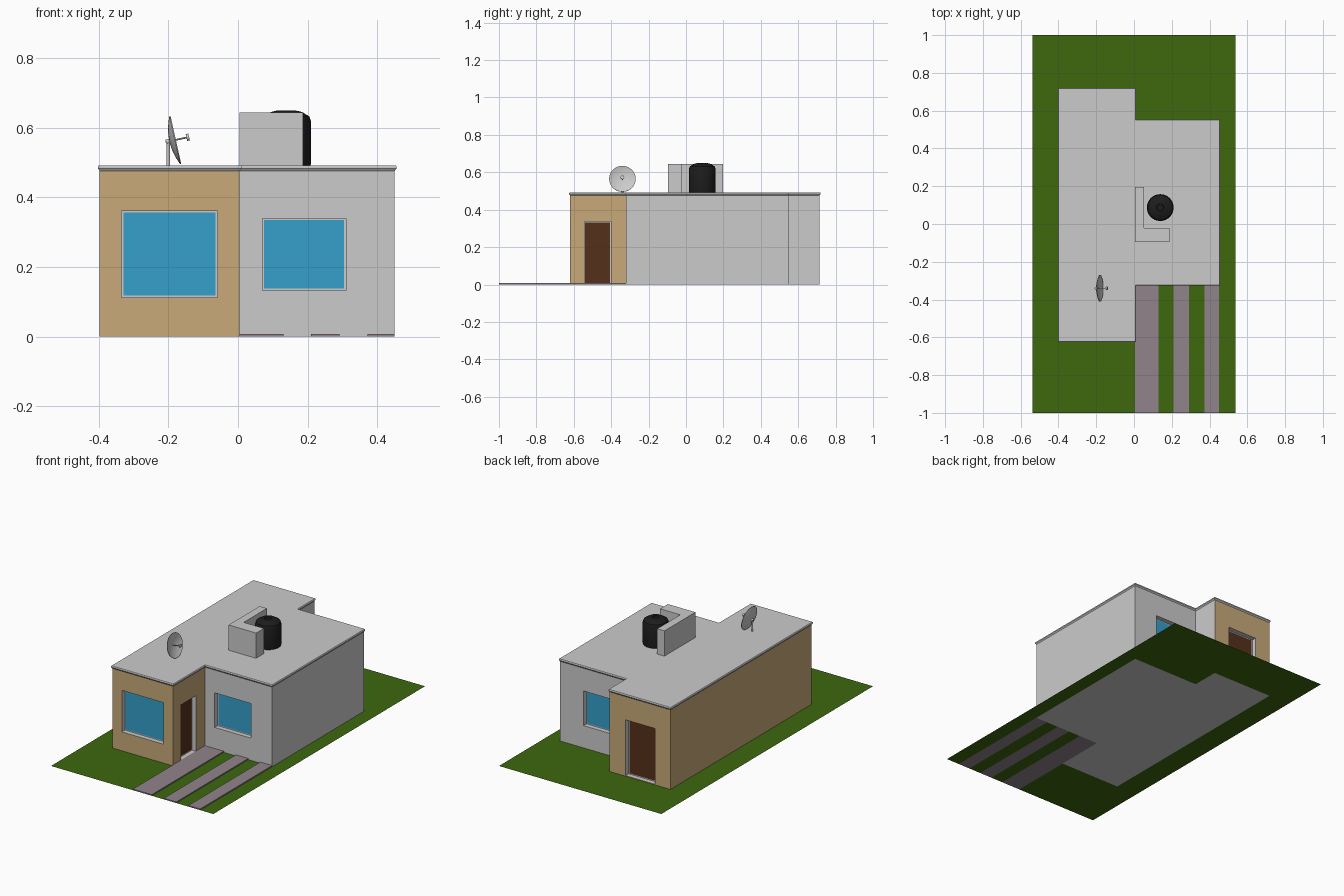
import bpy, bmesh, math
from mathutils import Vector, Matrix

if "Cube" in bpy.data.objects:
    bpy.data.objects.remove(bpy.data.objects["Cube"])


def material(name, rgb):
    m = bpy.data.materials.new(name)
    m.diffuse_color = (*rgb, 1)
    m.use_nodes = True
    m.node_tree.nodes["Principled BSDF"].inputs["Base Color"].default_value = m.diffuse_color
    return m


TAN = material("tan_paint", (0.58, 0.40, 0.19))
GLASS = material("blue_glass", (0.035, 0.35, 0.60))
WOOD = material("brown_wood", (0.09, 0.03, 0.01))
GRASS = material("grass", (0.048, 0.14, 0.004))
PAVING = material("paving", (0.28, 0.23, 0.26))
BLACK = material("black_plastic", (0.012, 0.012, 0.013))


def build(name, verts, faces, mat=None):
    me = bpy.data.meshes.new(name)
    me.from_pydata([tuple(v) for v in verts], [], faces)
    if mat:
        me.materials.append(mat)
    ob = bpy.data.objects.new(name, me)
    bpy.context.collection.objects.link(ob)
    return ob


def loft(name, loops, mat=None, cap_start=True, cap_end=True):
    """Join equal-sized closed loops of points with quads."""
    n = len(loops[0])
    faces = [(k * n + i, k * n + (i + 1) % n, (k + 1) * n + (i + 1) % n, (k + 1) * n + i)
             for k in range(len(loops) - 1) for i in range(n)]
    if cap_start:
        faces.append(tuple(reversed(range(n))))
    if cap_end:
        faces.append(tuple(range((len(loops) - 1) * n, len(loops) * n)))
    return build(name, [p for l in loops for p in l], faces, mat)


def prism(name, outline, z0, z1, mat=None):
    return loft(name, [[(x, y, z) for x, y in outline] for z in (z0, z1)], mat)


def rect(x0, x1, y0, y1):
    return [(x0, y0), (x1, y0), (x1, y1), (x0, y1)]


def lathe(name, profile, sides, matrix, mat=None, **caps):
    """Turn (radius, height) points around the local z axis."""
    loops = [[matrix @ Vector((r * math.cos(2 * math.pi * i / sides),
                               r * math.sin(2 * math.pi * i / sides), z))
              for i in range(sides)] for r, z in profile]
    ob = loft(name, loops, mat, **caps)
    bpy.ops.object.select_all(action='DESELECT')
    ob.select_set(True)
    bpy.context.view_layer.objects.active = ob
    bpy.ops.object.shade_smooth_by_angle(angle=math.radians(35))
    return ob


# House footprint, counter-clockwise
L, M, R = -0.397, 0.005, 0.45
FL, FR, BR, BL = -0.62, -0.32, 0.547, 0.714
plan = [(L, FL), (M, FL), (M, FR), (R, FR), (R, BR), (M, BR), (M, BL), (L, BL)]
WALL_TOP = 0.476


def wall(name, a, b, mat, hole=None, fill=None, fill_name=None):
    """Wall from a to b; hole = (u0, u1, z0, z1) recessed with a frame and a pane."""
    a, b = Vector((*a, 0)), Vector((*b, 0))
    d = (b - a).normalized()
    out = Vector((d.y, -d.x, 0))

    def loop(u0, u1, z0, z1, depth=0):
        return [a + d * u + Vector((0, 0, z)) - out * depth
                for u, z in ((u0, z0), (u1, z0), (u1, z1), (u0, z1))]

    outer = loop(0, (b - a).length, 0, WALL_TOP)
    if not hole:
        return build(name, outer, [(0, 1, 2, 3)], mat)
    u0, u1, z0, z1 = hole
    depth, e = 0.028, 0.005
    edge, back = loop(*hole), loop(*hole, depth)
    inner = loop(u0 + e, u1 - e, z0 + e, z1 - e, depth)
    loft(name, [outer, edge], mat, False, False)
    loft(fill_name + "_frame", [edge, back, inner], None, False, False)
    build(fill_name, inner, [(0, 1, 2, 3)], fill)


# Walls with windows and doors
wall("left_front_wall", plan[0], plan[1], TAN, (0.063, 0.338, 0.113, 0.361), GLASS, "large_window")
wall("entrance_wall", plan[1], plan[2], TAN, (0.076, 0.218, 0.004, 0.337), WOOD, "front_door")
wall("right_front_wall", plan[2], plan[3], None, (0.065, 0.305, 0.133, 0.340), GLASS, "front_window")
wall("right_side_wall", plan[3], plan[4], None)
wall("right_back_wall", plan[4], plan[5], None, (0.155, 0.395, 0.133, 0.340), GLASS, "back_window")
wall("back_step_wall", plan[5], plan[6], None)
wall("left_back_wall", plan[6], plan[7], TAN, (0.105, 0.300, 0.004, 0.337), WOOD, "back_door")
wall("left_side_wall", plan[7], plan[0], TAN)
build("floor", [(x, y, 0) for x, y in plan], [tuple(reversed(range(8)))])


# Roof slab with a flared edge
def grow(outline, k):
    res = []
    for i, p in enumerate(outline):
        p, q, s = Vector(p), Vector(outline[i - 1]), Vector(outline[(i + 1) % len(outline)])
        e, f = (p - q).normalized(), (s - p).normalized()
        res.append(p + k * Vector((e.y + f.y, -e.x - f.x)))
    return res


loft("roof", [[(x, y, z) for x, y in grow(plan, k)]
              for k, z in ((0, WALL_TOP), (0.005, 0.483), (0.005, 0.489), (0.003, 0.492))],
     cap_start=False)

# Lawn with openings for the house and driveway
strips = [(M, 0.13), (0.21, 0.292), (0.372, R)]
xs = [-0.537, L, M, 0.13, 0.21, 0.292, 0.372, R, 0.537]
ys = [-1, FL, FR, BR, BL, 1]
lawn_v, lawn_f = [], []
for x0, x1 in zip(xs, xs[1:]):
    for y0, y1 in zip(ys, ys[1:]):
        cx, cy = (x0 + x1) / 2, (y0 + y1) / 2
        house = (L < cx < M and FL < cy < BL) or (M < cx < R and FR < cy < BR)
        paved = cy < FR and any(s < cx < t for s, t in strips)
        if not house and not paved:
            n = len(lawn_v)
            lawn_v += [(x, y, 0) for x, y in rect(x0, x1, y0, y1)]
            lawn_f.append((n, n + 1, n + 2, n + 3))
lawn = build("lawn", lawn_v, lawn_f, GRASS)
bm = bmesh.new()
bm.from_mesh(lawn.data)
bmesh.ops.remove_doubles(bm, verts=bm.verts, dist=1e-5)
bm.to_mesh(lawn.data)
bm.free()

# Driveway strips
for i, (x0, x1) in enumerate(strips):
    prism(f"driveway_strip_{i + 1}", rect(x0, x1, -1, FR), 0, 0.007, PAVING)

# L-shaped screen wall on the roof
prism("roof_screen_wall", [(M, -0.096), (0.187, -0.096), (0.187, -0.022), (0.053, -0.022),
                           (0.053, 0.197), (M, 0.197)], 0.49, 0.643)

# Water tank
lathe("water_tank", [(0.069, 0.49), (0.071, 0.50), (0.071, 0.618), (0.066, 0.632), (0.045, 0.645),
                     (0.028, 0.649), (0.020, 0.649), (0.018, 0.643)], 32,
      Matrix.Translation((0.139, 0.087, 0)), BLACK)

# Satellite dish: local z is the axis, facing +x and tilted up
dish = Matrix.Translation((-0.197, -0.340, 0.561)) @ Matrix.Rotation(math.radians(77.5), 4, 'Y')
bowl = [(0.071 * t, 0.016 * t * t) for t in (0.12, 0.35, 0.55, 0.75, 0.9, 1)]
lathe("dish_bowl", bowl + [(r, z + 0.003) for r, z in reversed(bowl)], 32, dish)
lathe("dish_feed_arm", [(0.0025, -0.011), (0.0025, 0.052)], 10, dish)
lathe("dish_receiver", [(0.010, 0.050), (0.010, 0.058)], 12, dish)
lathe("dish_mount", [(0.007, -0.010), (0.007, 0.002)], 12, dish)
lathe("dish_post", [(0.005, 0.49), (0.005, 0.562)], 12, Matrix.Translation((-0.200, -0.340, 0)))
